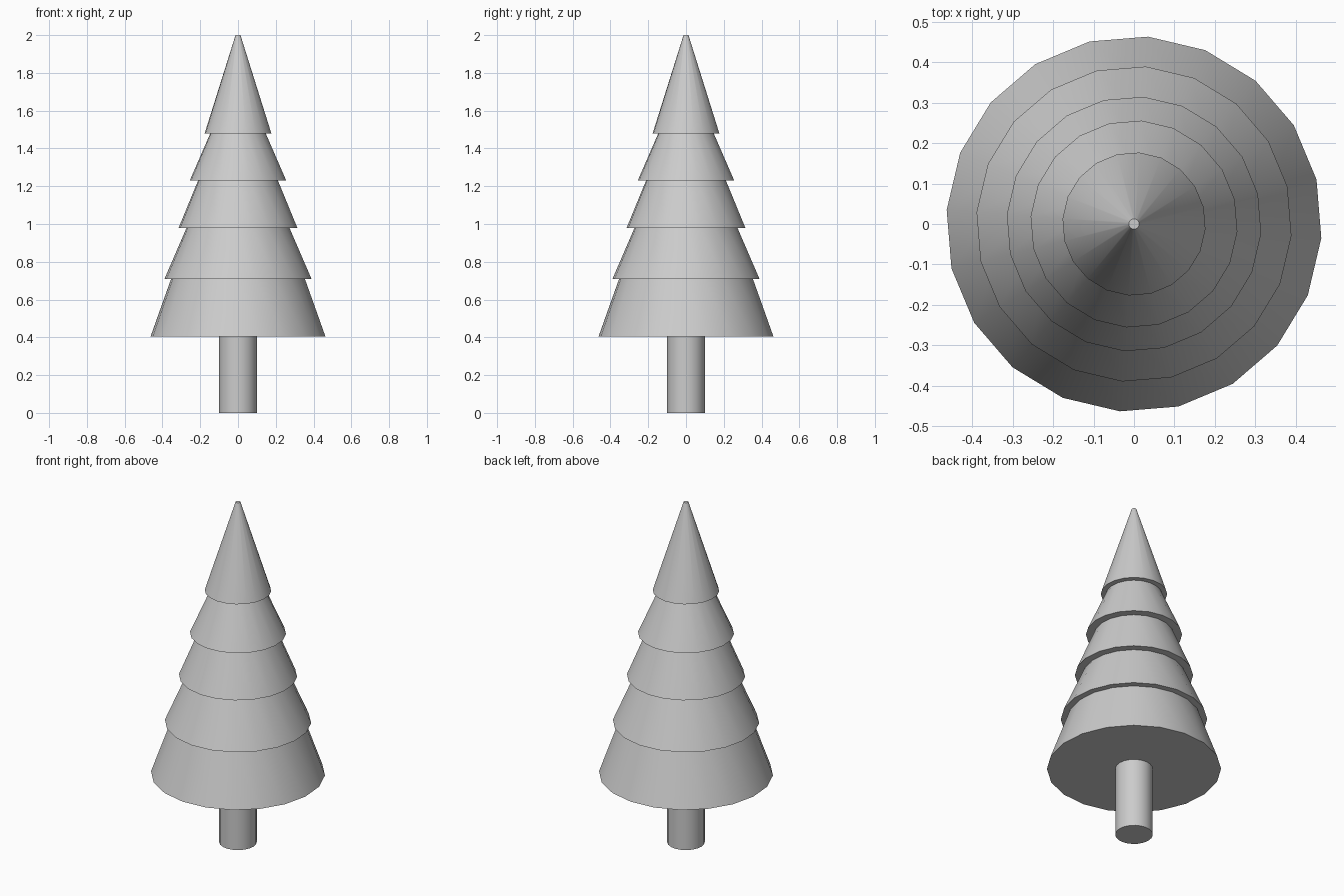
import bpy
import math

if "Cube" in bpy.data.objects:
    bpy.data.objects.remove(bpy.data.objects["Cube"])

SIDES = 20
PHASE = math.radians(13.7)


def frustum(name, z0, z1, r0, r1, sides, turn=0.0):
    bpy.ops.mesh.primitive_cone_add(vertices=sides, radius1=r0, radius2=r1,
                                    depth=z1 - z0, location=(0, 0, (z0 + z1) / 2))
    ob = bpy.context.object
    ob.name = name
    # cone vertices start on +y, so measure the turn from there
    ob.rotation_euler.z = turn
    bpy.ops.object.transform_apply(location=True, rotation=True, scale=True)
    bpy.ops.object.shade_smooth_by_angle(angle=math.radians(35))
    return ob


# Trunk, running up just inside the lowest tier
frustum("trunk", 0.0, 0.43, 0.1, 0.1, SIDES)

# Foliage tiers: base height, base radius, radius where the next tier begins
tiers = [
    (0.405, 0.464, 0.355),
    (0.71, 0.39, 0.273),
    (0.98, 0.315, 0.212),
    (1.23, 0.256, 0.147),
    (1.48, 0.177, 0.013),
]
for i, (z, r, r_top) in enumerate(tiers):
    last = i == len(tiers) - 1
    z_top = 2.0 if last else tiers[i + 1][0]
    if not last:
        # tuck the top slightly into the tier above, keeping the slope
        tuck = 0.02
        r_top -= (r - r_top) / (z_top - z) * tuck
        z_top += tuck
    frustum(f"foliage_tier_{i + 1}", z, z_top, r, r_top, SIDES, PHASE)
